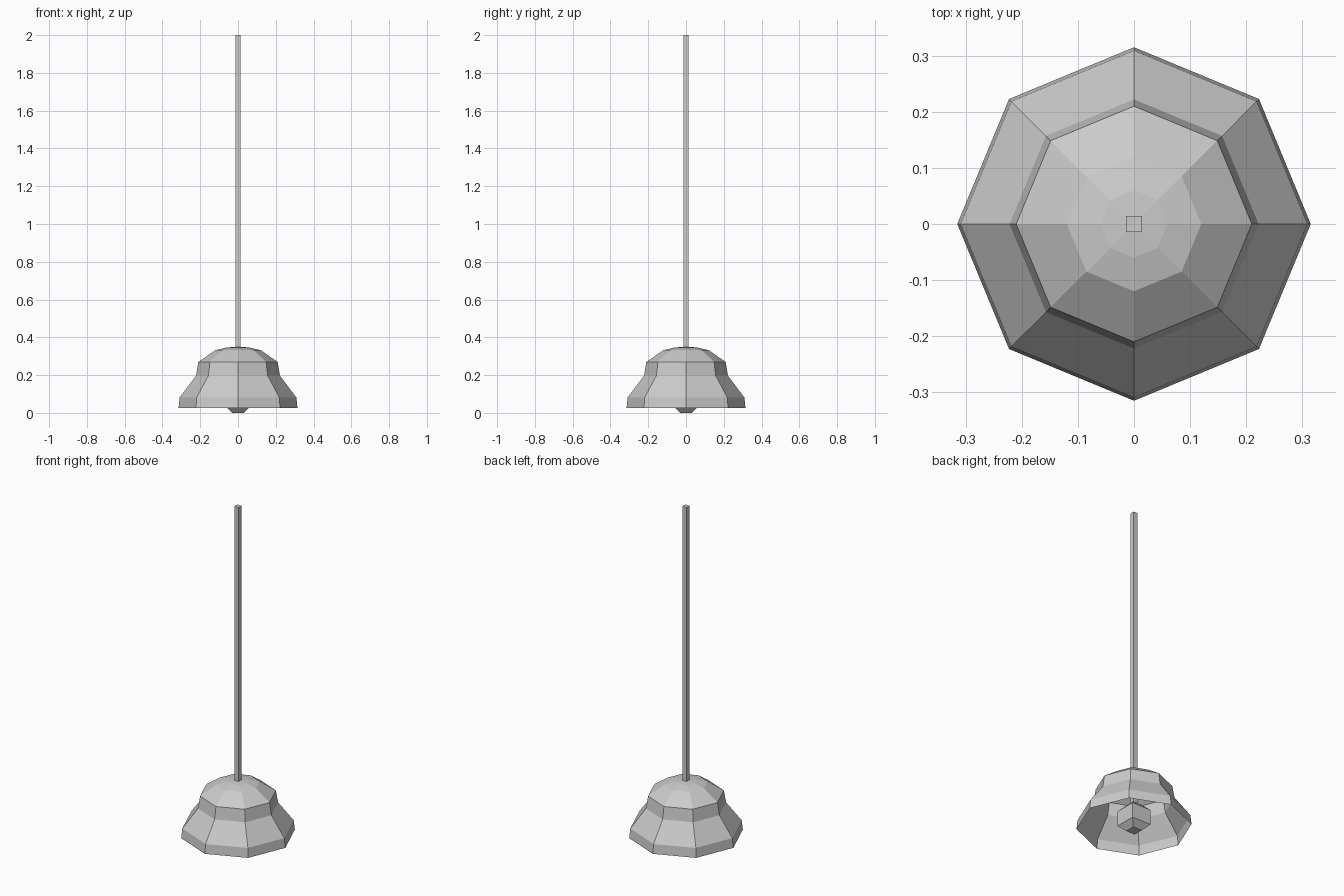
import bpy, bmesh
from math import cos, sin, pi

if "Cube" in bpy.data.objects:
    bpy.data.objects.remove(bpy.data.objects["Cube"])


def lathe(name, profile, sides, turn=0.0, cap_start=False, cap_end=False):
    """Flat-faced turned shape from (radius, height) pairs."""
    bm = bmesh.new()
    rings = []
    for r, z in profile:
        rings.append([bm.verts.new((r * cos(turn + 2 * pi * i / sides),
                                    r * sin(turn + 2 * pi * i / sides), z))
                      for i in range(sides)])
    for a, b in zip(rings, rings[1:]):
        for i in range(sides):
            j = (i + 1) % sides
            bm.faces.new((a[i], a[j], b[j], b[i]))
    if cap_start:
        bm.faces.new(rings[0][::-1])
    if cap_end:
        bm.faces.new(rings[-1])
    mesh = bpy.data.meshes.new(name)
    bm.to_mesh(mesh)
    bm.free()
    obj = bpy.data.objects.new(name, mesh)
    bpy.context.collection.objects.link(obj)
    return obj


ROOT2 = 2 ** 0.5

# Open eight-sided bell shell
lathe("bell_shell", [(0.315, 0.025), (0.309, 0.082), (0.222, 0.197), (0.21, 0.27),
                     (0.12, 0.332), (0.06, 0.346), (0.012, 0.35)], 8, cap_end=True)

# Square clapper hanging inside, tapered at both ends
lathe("clapper", [(0.03 * ROOT2, 0.0), (0.064 * ROOT2, 0.034),
                  (0.064 * ROOT2, 0.125), (0.03 * ROOT2, 0.16)],
      4, pi / 4, True, True)

# Long square rod: from the clapper up through the crown
lathe("hanging_rod", [(0.014 * ROOT2, 0.15), (0.014 * ROOT2, 2.0)],
      4, pi / 4, True, True)
